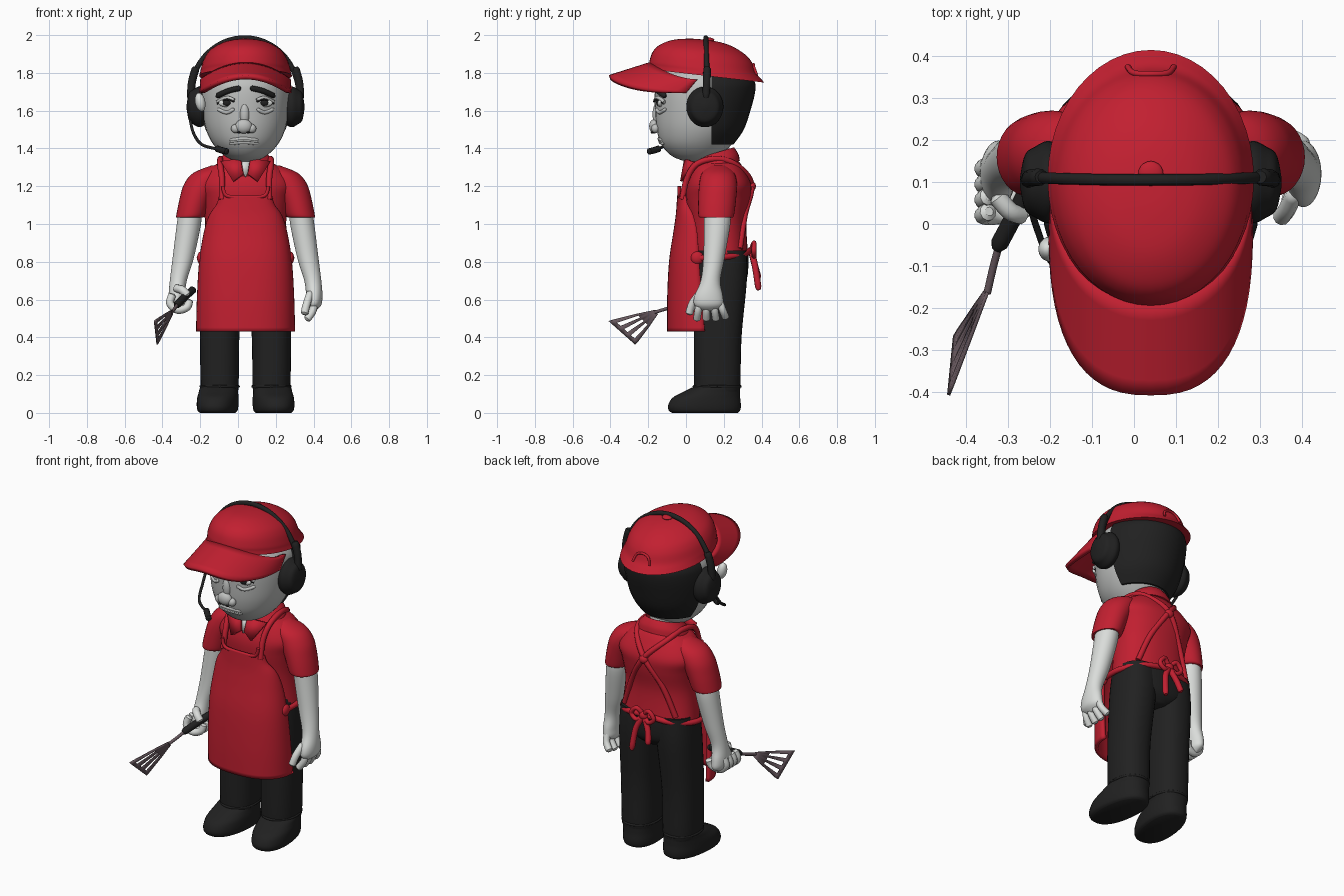
import bpy, bmesh, math
from mathutils import Matrix, Vector

cube = bpy.data.objects.get("Cube")
if cube:
    bpy.data.objects.remove(cube, do_unlink=True)

CX = 0.04  # middle of the body
SIDES = ((1, "left"), (-1, "right"))


def material(name, r, g, b):
    m = bpy.data.materials.new(name)
    m.use_nodes = True
    m.diffuse_color = (r, g, b, 1)
    m.node_tree.nodes["Principled BSDF"].inputs["Base Color"].default_value = (r, g, b, 1)
    return m


RED = material("uniform red", 0.54, 0.014, 0.03)
SKIN = material("pale skin", 0.7, 0.72, 0.7)
FACE = material("face grey", 0.52, 0.53, 0.52)
BLACK = material("soft black", 0.015, 0.015, 0.015)
METAL = material("utensil metal", 0.14, 0.1, 0.115)


def spline(rows, steps=5):
    """Catmull-Rom through rows of numbers."""
    out = []
    for i in range(len(rows) - 1):
        a, b, c, d = (rows[min(max(i + k, 0), len(rows) - 1)] for k in (-1, 0, 1, 2))
        for s in range(steps):
            t = s / steps
            out.append([q + t * (r - p) / 2 + t * t * (p - 2.5 * q + 2 * r - d_ / 2)
                        + t ** 3 * (1.5 * (q - r) + (d_ - p) / 2)
                        for p, q, r, d_ in zip(a, b, c, d)])
    return out + [list(rows[-1])]


def finish(name, bm, mat, thick=0.0):
    bmesh.ops.recalc_face_normals(bm, faces=bm.faces)
    me = bpy.data.meshes.new(name)
    bm.to_mesh(me)
    bm.free()
    return place(name, me, mat, thick)


def place(name, me, mat, thick=0.0):
    me.materials.clear()
    me.materials.append(mat)
    me.shade_smooth()
    me.set_sharp_from_angle(angle=math.radians(45))
    ob = bpy.data.objects.new(name, me)
    bpy.context.collection.objects.link(ob)
    if thick:
        mod = ob.modifiers.new("thickness", "SOLIDIFY")
        mod.thickness, mod.offset = thick, 0
    return ob


def power(v, p):
    return math.copysign(abs(v) ** (2 / p), v)


def loft(name, rings, mat, p=2.0, n=32, matrix=None, edit=None):
    """Stack of ellipses, each (x, y, z, half width, half depth)."""
    bm = bmesh.new()
    loops = []
    for x, y, z, rx, ry in spline(rings):
        angles = [2 * math.pi * i / n for i in range(n)]
        loops.append([bm.verts.new((x + rx * power(math.cos(a), p), y + ry * power(math.sin(a), p), z))
                      for a in angles])
    for lo, hi in zip(loops, loops[1:]):
        for i in range(n):
            bm.faces.new((lo[i], lo[(i + 1) % n], hi[(i + 1) % n], hi[i]))
    bm.faces.new(loops[0])
    bm.faces.new(loops[-1])
    if matrix:
        bm.transform(matrix)
    if edit:
        edit(bm)
    return finish(name, bm, mat)


def sheet(name, rows, mat, thick, skip=()):
    bm = bmesh.new()
    grid = [[bm.verts.new(p) for p in row] for row in rows]
    for i in range(len(grid) - 1):
        for j in range(len(grid[0]) - 1):
            if (i, j) not in skip:
                bm.faces.new((grid[i][j], grid[i][j + 1], grid[i + 1][j + 1], grid[i + 1][j]))
    return finish(name, bm, mat, thick)


def tube(name, pts, r, mat, taper=1.0):
    cu = bpy.data.curves.new(name, "CURVE")
    cu.dimensions, cu.bevel_depth, cu.bevel_resolution, cu.use_fill_caps = "3D", r, 3, True
    path = spline(pts)
    sp = cu.splines.new("POLY")
    sp.points.add(len(path) - 1)
    for i, q in enumerate(path):
        sp.points[i].co = (*q, 1)
        sp.points[i].radius = taper if i in (0, len(path) - 1) else 1
    ob = bpy.data.objects.new(name, cu)
    bpy.context.collection.objects.link(ob)
    me = bpy.data.meshes.new_from_object(ob.evaluated_get(bpy.context.evaluated_depsgraph_get()))
    bpy.data.objects.remove(ob)
    return place(name, me, mat)


def ball(name, centre, size, mat, tilt=0.0):
    bm = bmesh.new()
    m = Matrix.Translation(centre) @ Matrix.Rotation(tilt, 4, "Y") @ Matrix.Diagonal((*size, 1))
    bmesh.ops.create_uvsphere(bm, u_segments=20, v_segments=12, radius=1, matrix=m)
    return finish(name, bm, mat)


# Head, neck and hair
head = [(CX, .06, 1.33, .05, .06), (CX, .055, 1.36, .11, .13), (CX, .055, 1.42, .17, .185),
        (CX, .07, 1.5, .21, .225), (CX, .083, 1.6, .23, .247), (CX, .095, 1.7, .237, .26),
        (CX, .1, 1.76, .225, .25), (CX, .1, 1.84, .17, .19)]
loft("head", head, FACE)
loft("neck", [(CX, .14, 1.22, .09, .09), (CX, .14, 1.42, .085, .085)], SKIN)


def keep_back(bm):
    bmesh.ops.bisect_plane(bm, geom=bm.verts[:] + bm.edges[:] + bm.faces[:],
                           plane_co=(0, .135, 0), plane_no=(0, -1, 0), clear_outer=True)
    bmesh.ops.holes_fill(bm, edges=[e for e in bm.edges if e.is_boundary])


loft("hair", [(x, y, z, rx + .011, ry + .011) for x, y, z, rx, ry in head[2:]], BLACK, edit=keep_back)


# Face
def on_face(off, z, lift=0.0):
    lo, hi = next((a, b) for a, b in zip(head, head[1:]) if b[2] >= z)
    t = (z - lo[2]) / (hi[2] - lo[2])
    _, y, _, rx, ry = (p + t * (q - p) for p, q in zip(lo, hi))
    return (CX + off, y - ry * math.sqrt(1 - (off / rx) ** 2) - lift, z)


for s, side in SIDES:
    ball(side + "_eye", on_face(s * .105, 1.64), (.038, .014, .02), SKIN)
    ball(side + "_iris", on_face(s * .1, 1.642, .008), (.021, .01, .017), BLACK)
    tube(side + "_upper_lid", [on_face(s * o, z, .008) for o, z in ((.06, 1.655), (.1, 1.668), (.15, 1.645))], .01, FACE)
    tube(side + "_lash_line", [on_face(s * o, z, .014) for o, z in ((.06, 1.648), (.1, 1.66), (.15, 1.638))], .005, BLACK)
    tube(side + "_eye_bag", [on_face(s * o, z) for o, z in ((.06, 1.61), (.1, 1.59), (.15, 1.61))], .01, FACE, .3)
    tube(side + "_eyebrow", [on_face(s * o, z, .006) for o, z in ((.025, 1.72), (.09, 1.705), (.155, 1.675))], .015, BLACK, .4)
    ball(side + "_nostril", (CX - .01 + s * .042, -.162, 1.505), (.025, .022, .024), FACE)
    ball(side + "_nostril_hole", (CX - .01 + s * .025, -.18, 1.484), (.01, .007, .005), BLACK)
ball("nose_tip", (CX - .01, -.168, 1.517), (.045, .027, .038), FACE)
ball("nose_bridge", (CX - .005, -.155, 1.58), (.025, .022, .06), FACE)
for part, z in (("upper_lip", 1.452), ("lower_lip", 1.434)):
    tube(part, [on_face(o, z + d) for o, d in ((-.085, -.008), (-.01, 0), (.07, -.008))], .011, FACE, .3)
tube("mouth_line", [on_face(o, z, .006) for o, z in ((-.08, 1.436), (-.01, 1.443), (.065, 1.436))], .006, SKIN)
ball("right_ear", (-.2, -.06, 1.645), (.027, .03, .05), SKIN, -.2)


# Cap
def tilt_cap(bm):
    for v in bm.verts:
        v.co.z -= (v.co.y - .1) * .115


loft("cap", [(CX, .108, 1.785, .246, .307), (CX, .1, 1.805, .24, .295), (CX, .09, 1.83, .234, .283),
             (CX, .088, 1.88, .216, .264), (CX, .088, 1.92, .185, .228), (CX, .09, 1.955, .125, .16),
             (CX, .1, 1.972, .06, .08), (CX, .1, 1.976, .003, .003)], RED, n=48, edit=tilt_cap)
bill = []
for i in range(33):
    a = math.pi * (i / 32 - .5)
    inner = Vector((.228 * math.sin(a), .06 - .25 * math.cos(a)))
    outer = Vector((.232 * power(math.sin(a), 2.6), -.405 * power(math.cos(a), 2.6)))
    row = []
    for j in range(7):
        t = j / 6
        q = inner.lerp(outer, t)
        row.append((CX + q.x, q.y, 1.845 - .068 * t - .075 * (q.x / .22) ** 2))
    bill.append(row)
sheet("cap_bill", bill, RED, .024)
ball("cap_button", (CX, .12, 1.975), (.03, .03, .012), RED)
tube("cap_back_opening", [(CX + o, y, z) for o, y, z in ((-.055, .375, 1.79), (-.04, .36, 1.83), (0, .358, 1.845), (.04, .36, 1.83), (.055, .375, 1.79))], .007, RED)

# Headset
band = [(CX - .005 + .287 * math.cos(math.pi * i / 16), .115 - .01 * math.sin(math.pi * i / 16),
         1.68 + .305 * math.sin(math.pi * i / 16)) for i in range(17)]
tube("headset_band", band, .014, BLACK)
for s, side in SIDES:
    m = Matrix.Translation((CX, .1, 1.62)) @ Matrix.Rotation(s * math.pi / 2, 4, "Y")
    loft(side + "_ear_cup", [(0, 0, z, r * 1.1, r) for z, r in ((.2, .06), (.215, .085), (.245, .098), (.275, .085), (.3, .065), (.312, .01))], BLACK, matrix=m)
    tube(side + "_headset_arm", [(CX + s * .29, .105, 1.66), (CX + s * .284, .11, 1.75), (CX + s * .262, .112, 1.83)], .021, BLACK, .7)
tube("microphone_boom", [(-.255, .08, 1.56), (-.235, 0, 1.48), (-.19, -.1, 1.42), (-.1, -.155, 1.395)], .008, BLACK)
tube("microphone", [(-.115, -.14, 1.4), (-.085, -.17, 1.39), (-.055, -.2, 1.383)], .017, BLACK, .5)

# Shirt
loft("shirt", [(CX, .185, .82, .232, .145), (CX, .17, 1.0, .215, .15), (CX, .172, 1.13, .23, .17),
               (CX, .175, 1.21, .25, .17), (CX, .17, 1.285, .2, .14), (CX, .165, 1.33, .13, .115),
               (CX, .16, 1.345, .09, .09)], RED, 2.3)


def open_collar(bm):
    for v in bm.verts:
        v.co.z += (v.co.y - .15) * .3
    front = [f for f in bm.faces if f.calc_center_median().y < .1 and abs(f.calc_center_median().x - CX) < .03]
    bmesh.ops.delete(bm, geom=front, context="FACES")


loft("collar", [(CX, .15, 1.295, .155, .135), (CX, .15, 1.33, .145, .128), (CX, .15, 1.365, .115, .11),
                (CX, .15, 1.372, .1, .1), (CX, .15, 1.32, .095, .095)], RED, edit=open_collar)
sheet("open_neck", [[(CX - .04, .02, 1.335), (CX + .04, .02, 1.335)], [(CX - .003, -.005, 1.25), (CX + .003, -.005, 1.25)]], SKIN, .008)

# Apron: rows of (height, half width, front y, edge y)
apron = []
for z, w, front, edge in spline([(.43, .252, -.09, .1), (.6, .248, -.09, .085), (.8, .236, -.08, .07), (.95, .212, -.058, .06),
                                 (1.04, .185, -.045, .04), (1.1, .145, -.04, .01), (1.15, .13, -.037, .0)]):
    apron.append([(CX + w * power(math.sin(a), 2.4), edge - (edge - front) * power(math.cos(a), 2.4), z)
                  for a in (math.pi * (i / 32 - .5) for i in range(33))])
sheet("apron", apron, RED, .02)
tube("apron_bib_hem", [(CX + o, -.036, z) for o, z in ((-.12, 1.2), (-.1, 1.15), (0, 1.14), (.1, 1.15), (.12, 1.2))], .01, RED)

for s, side in SIDES:
    def at(*pts):
        return [(CX + s * o, y, z) for o, y, z in pts]

    sheet(side + "_collar_flap", [at((.025, .0, 1.345), (.13, .035, 1.33)), at((.012, -.012, 1.265), (.065, -.022, 1.225))], RED, .02)
    tube(side + "_apron_strap", at((.125, -.02, 1.13), (.125, .005, 1.24), (.135, .06, 1.32), (.13, .17, 1.345),
                                   (.1, .27, 1.31), (.0, .347, 1.21), (-.1, .312, 1.05), (-.17, .285, .87)), .016, RED)
    tube(side + "_waist_tie", at((.24, .07, .82), (.235, .2, .825), (.15, .305, .84), (0, .338, .86)), .016, RED)
    ball(side + "_tie_knot", at((.235, .06, .82))[0], (.022, .035, .035), RED)
    tube(side + "_bow_loop", at((0, .345, .86), (.04, .36, .9), (.075, .36, .86), (.04, .36, .83), (0, .345, .86)), .013, RED)
    tube(side + "_bow_end", at((0, .345, .86), (.04, .365, .78), (.055, .385, .68 - s * .03)), .017, RED, .6)

    # Sleeves and arms
    loft(side + "_sleeve", [(*q, rx, ry) for q, rx, ry in zip(
        at((.295, .16, 1.035), (.288, .16, 1.05), (.265, .165, 1.13), (.23, .17, 1.21), (.185, .17, 1.27), (.14, .17, 1.31)),
        (.072, .078, .085, .096, .092, .04), (.088, .095, .1, .1, .085, .04))], RED)
    loft(side + "_arm", [(*q, rx, ry) for q, rx, ry in zip(
        at((.29, .165, 1.09), (.3, .165, 1.0), (.33, .148, .82), (.356, .13, .7), (.364, .12, .62), (.362, .12, .57), (.358, .12, .54)),
        (.06, .064, .056, .045, .043, .038, .012), (.07, .07, .056, .052, .075, .075, .03))], SKIN)

    # Trousers and shoes
    loft(side + "_leg", [(*q, rx, ry) for q, rx, ry in zip(
        at((.137, .165, .12), (.137, .165, .14), (.137, .168, .4), (.125, .185, .7), (.115, .19, .86)),
        (.09, .1, .104, .112, .11), (.115, .123, .126, .137, .13))], BLACK, 2.3)
    turn = Matrix.Translation((CX + s * .148, .1, 0)) @ Matrix.Rotation(s * .13, 4, "Z")
    loft(side + "_shoe", [(0, y, z, rx, ry) for y, z, rx, ry in (
        (0, 0, .09, .175), (-.002, .012, .102, .19), (-.002, .04, .107, .194), (.008, .08, .106, .18),
        (.035, .11, .102, .152), (.06, .135, .098, .125), (.065, .145, .08, .1))], BLACK, 2.3, matrix=turn)
    tube(side + "_trouser_cuff", [(CX + s * .137 + .1 * math.cos(a), .165 + .123 * math.sin(a), .14)
                                  for a in (math.pi * i / 8 for i in range(17))], .007, BLACK)
loft("trouser_seat", [(CX, .19, .66, .05, .09), (CX, .19, .72, .2, .135), (CX, .188, .86, .222, .142)], BLACK, 2.4)
for part, y, z in (("bow_knot", .35, .86), ("strap_cross_knot", .35, 1.2)):
    ball(part, (CX, y, z), (.028, .02, .025), RED)

# Left hand hanging open, right hand gripping
for i in range(4):
    y = .075 + i * .033
    tube(f"left_finger_{i}", [(.4, y, .6), (.398, y + (i - 1) * .01, .545), (.362, y + (i - 1) * .019, .49 + .012 * (i == 3))], .02, SKIN, .5)
    y = .02 + i * .037
    tube(f"right_finger_{i}", [(-.345, y + .01, .63), (-.36, y, .58), (-.32, y, .545), (-.27, y + .01, .56), (-.258, y + .02, .6)], .021, SKIN, .5)
tube("left_thumb", [(.385, .08, .64), (.365, .035, .58), (.35, .015, .52)], .021, SKIN, .5)
tube("right_thumb", [(-.33, .07, .66), (-.295, .03, .65), (-.265, .02, .62)], .022, SKIN, .5)

# Spatula with a slotted blade
tube("spatula_handle", [(-.235, .12, .655), (-.28, .03, .615), (-.328, -.06, .568)], .021, BLACK, .6)
tube("spatula_shaft", [(-.32, -.045, .575), (-.335, -.1, .553), (-.35, -.165, .533)], .009, METAL)
neck_a, neck_b = Vector((-.35, -.165, .545)), Vector((-.348, -.15, .522))
end_a, end_b = Vector((-.442, -.408, .486)), Vector((-.428, -.268, .362))
blade = []
for k in (0, .15, .38, .9, 1):
    bulge = .3 * k * (1 - k)
    a, b = neck_a.lerp(end_a, k), neck_b.lerp(end_b, k)
    blade.append([a.lerp(b, t + bulge * (t - .5)) for t in (0, .14, .29, .43, .57, .71, .86, 1)])
sheet("spatula_blade", blade, METAL, .008, skip=((2, 1), (2, 3), (2, 5)))
